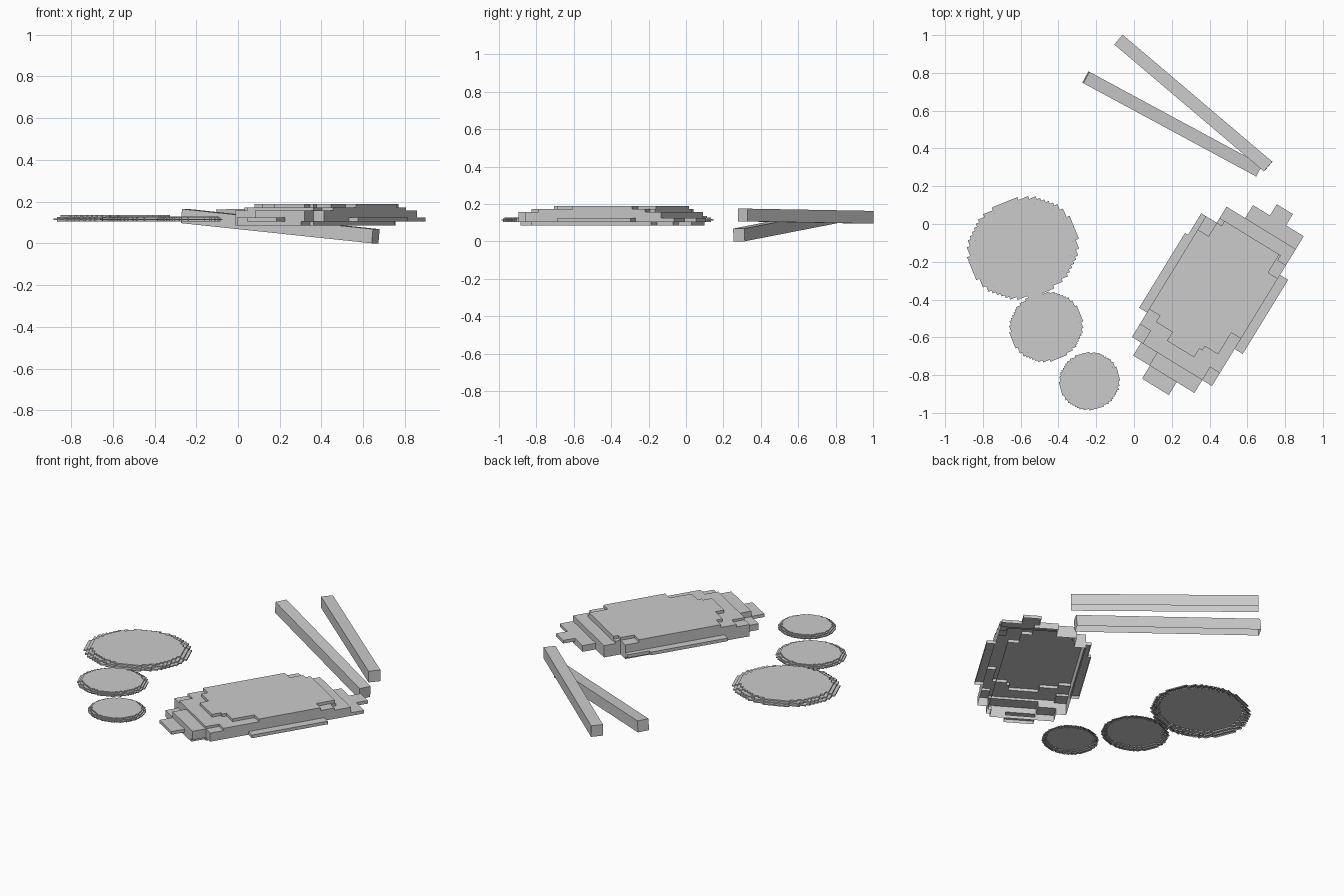
import bpy, bmesh, math
from mathutils import Vector

if "Cube" in bpy.data.objects:
    bpy.data.objects.remove(bpy.data.objects["Cube"])


def add_object(name, bm, loc=(0, 0, 0), angle=0):
    mesh = bpy.data.meshes.new(name)
    bm.to_mesh(mesh)
    bm.free()
    ob = bpy.data.objects.new(name, mesh)
    ob.location = loc
    ob.rotation_euler.z = math.radians(angle)
    bpy.context.collection.objects.link(ob)
    return ob


def stepped_shell(layers):
    """Open-bottomed terraced shell; layers are (z0, z1, rows), rows are (front, left, right, back)."""
    ys = sorted({v for _, _, rows in layers for r in rows for v in (r[0], r[3])})
    xs = sorted({v for _, _, rows in layers for r in rows for v in (r[1], r[2])})
    bm = bmesh.new()

    def filled(rows, i, j):
        if not (0 <= i < len(xs) - 1 and 0 <= j < len(ys) - 1):
            return False
        x, y = (xs[i] + xs[i + 1]) / 2, (ys[j] + ys[j + 1]) / 2
        return any(f < y < b and l < x < r for f, l, r, b in rows)

    def quad(*pts):
        bm.faces.new([bm.verts.new(p) for p in pts])

    for k, (z0, z1, rows) in enumerate(layers):
        above = layers[k + 1][2] if k + 1 < len(layers) else []
        for i in range(len(xs) - 1):
            for j in range(len(ys) - 1):
                if not filled(rows, i, j):
                    continue
                c = [(xs[i], ys[j]), (xs[i + 1], ys[j]), (xs[i + 1], ys[j + 1]), (xs[i], ys[j + 1])]
                if not filled(above, i, j):
                    quad(*[(x, y, z1) for x, y in c])
                for n, (di, dj) in enumerate(((0, -1), (1, 0), (0, 1), (-1, 0))):
                    if not filled(rows, i + di, j + dj):
                        p, q = c[n], c[(n + 1) % 4]
                        quad((*p, z0), (*q, z0), (*q, z1), (*p, z1))
    bmesh.ops.remove_doubles(bm, verts=bm.verts, dist=1e-5)
    bmesh.ops.dissolve_limit(bm, angle_limit=0.01, verts=bm.verts, edges=bm.edges)
    return bm


def disc_rows(radius, cell, squash):
    """Rows of a circle snapped to square cells."""
    n = int(radius / cell + 0.01)
    rows = []
    for i in range(-n, n):
        mid = (i + 0.5) * cell
        half = max(1, round(math.sqrt(max(radius ** 2 - mid ** 2, 0)) / cell)) * cell
        rows.append((i * cell * squash, -half, half, (i + 1) * cell * squash))
    return rows


# Long oval platter made of stepped layers
bm = stepped_shell([
    (0.086, 0.105, [(-.5, -.19, .17, -.42), (-.42, -.247, .19, .2), (.2, -.247, .19, .33),
                    (.33, -.18, .13, .43), (.43, -.065, .07, .51)]),
    (0.105, 0.124, [(-.58, -.086, .08, -.5), (-.5, -.19, .19, -.42), (-.42, -.247, .25, -.268),
                    (-.268, -.295, .25, -.19), (-.19, -.295, .3, .196), (.196, -.276, .3, .27),
                    (.27, -.276, .25, .33), (.33, -.18, .25, .43), (.43, -.065, .25, .51),
                    (.51, .04, .14, .58)]),
    (0.124, 0.158, [(-.5, -.09, .19, -.42), (-.42, -.247, .25, .33), (.33, -.18, .25, .43)]),
    (0.158, 0.172, [(-.42, -.18, .19, -.34), (-.34, -.247, .25, .33), (.33, -.18, .2, .36)]),
    (0.172, 0.189, [(-.34, -.078, .09, -.286), (-.286, -.18, .108, -.26), (-.26, -.18, .19, -.247),
                    (-.247, -.247, .19, -.126), (-.126, -.247, .25, .247),
                    (.247, -.18, .19, .33), (.33, -.15, .19, .36)]),
])
add_object("platter", bm, (0.419, -0.369, 0), -31.5)

# Three thin round dishes, widest low down
for name, x, y, r, angle, squash in (("large_dish", -.588, -.127, .293, 22, .89),
                                     ("medium_dish", -.465, -.545, .193, 22, .93),
                                     ("small_dish", -.236, -.832, .158, 15, .95)):
    t = 0.0075 if r > 0.25 else 0.006
    layers = []
    for level, inset in enumerate((1, 0, 1, 2)):
        z = 0.105 + level * t
        layers.append((z, z + t, disc_rows(r * (1 - inset / 16) + 0.001, r / 16, squash)))
    add_object(name, stepped_shell(layers), (x, y, 0), angle)


# Pair of square chopsticks, open underneath, each spanning two end points
def chopstick(name, start, end, size):
    a, b = Vector(start), Vector(end)
    bm = bmesh.new()
    bmesh.ops.create_cube(bm, size=1)
    bm.normal_update()
    bmesh.ops.delete(bm, geom=[f for f in bm.faces if f.normal.z < -0.5], context='FACES')
    bmesh.ops.scale(bm, verts=bm.verts, vec=(size, (b - a).length, size))
    ob = add_object(name, bm, (a + b) / 2)
    ob.rotation_euler = (b - a).to_track_quat('Y', 'Z').to_euler()


chopstick("chopstick_lower", (-.255, .777, .131), (.66, .283, .0345), .068)
chopstick("chopstick_upper", (-.082, .976, .129), (.71, .304, .141), .068)
